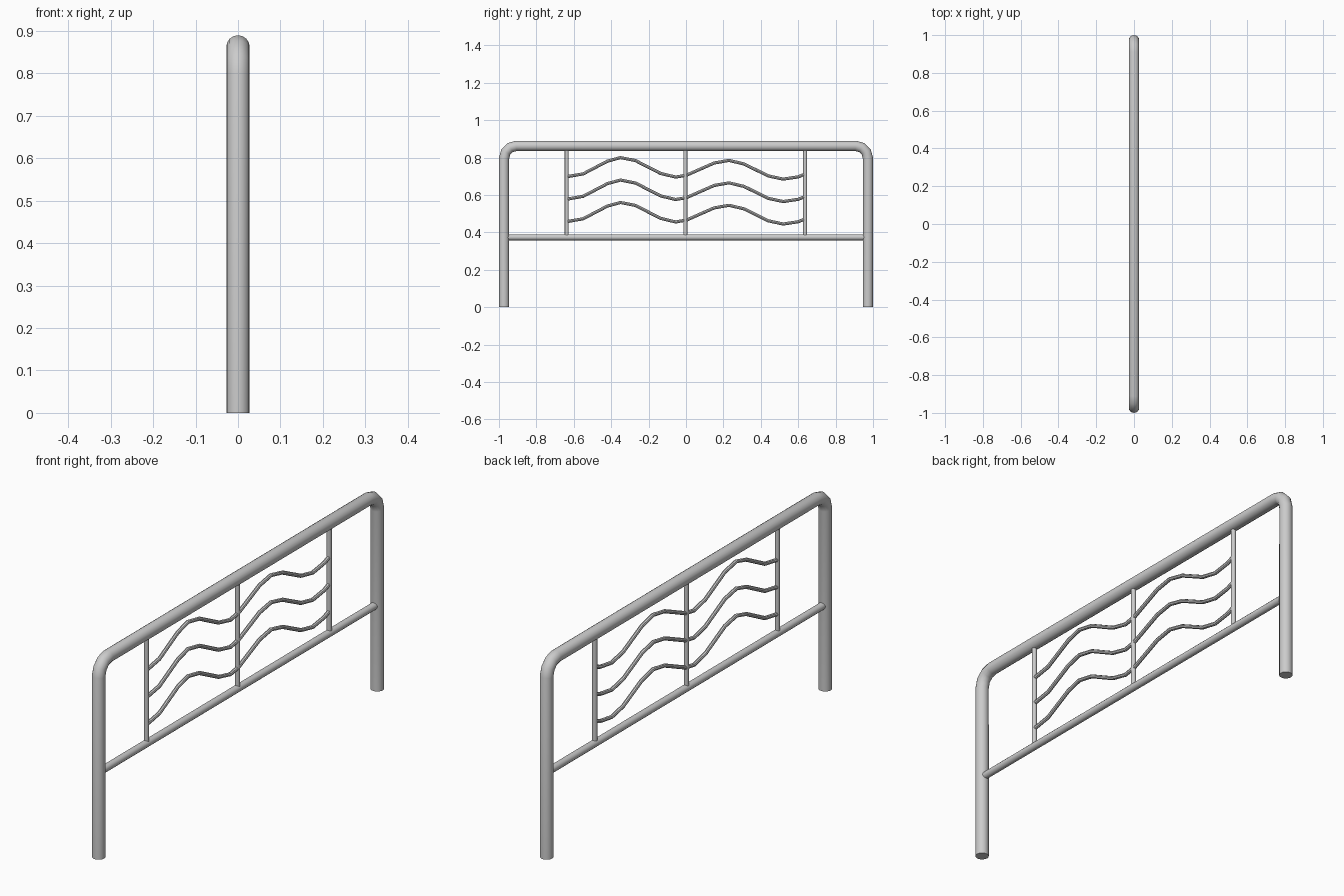
import bpy, math

if "Cube" in bpy.data.objects:
    bpy.data.objects.remove(bpy.data.objects["Cube"])


def tube(name, pts, radius, res=4):
    """Round tube along a polyline of (y, z) points in the x = 0 plane."""
    cu = bpy.data.curves.new(name, 'CURVE')
    cu.dimensions = '3D'
    cu.bevel_depth = radius
    cu.bevel_resolution = res
    cu.use_fill_caps = True
    sp = cu.splines.new('POLY')
    sp.points.add(len(pts) - 1)
    for p, (y, z) in zip(sp.points, pts):
        p.co = (0, y, z, 1)
    ob = bpy.data.objects.new(name, cu)
    bpy.context.collection.objects.link(ob)
    bpy.ops.object.select_all(action='DESELECT')
    ob.select_set(True)
    bpy.context.view_layer.objects.active = ob
    bpy.ops.object.convert(target='MESH')
    bpy.ops.object.shade_smooth_by_angle(angle=math.radians(40))
    return bpy.context.object


# Main hoop: two legs, rounded corners and top rail
R, Y, TOP, BEND = 0.0275, 0.9725, 0.8625, 0.065
half = [(Y, 0)]
for i in range(4):
    a = math.radians(30 * i)
    half.append((Y - BEND + BEND * math.cos(a), TOP - BEND + BEND * math.sin(a)))
tube("hoop_frame", half + [(-y, z) for y, z in reversed(half)], R, 6)

# Lower rail
tube("lower_rail", [(-0.955, 0.374), (0.955, 0.374)], 0.016)

# Upright bars
for i, y in enumerate((-0.638, -0.003, 0.637)):
    tube(f"upright_bar_{i + 1}", [(y, 0.375), (y, 0.85)], 0.0105)

# Wavy infill bars
wave = [(-0.64, 0.698), (-0.625, 0.70), (-0.55, 0.713), (-0.42, 0.781),
        (-0.35, 0.80), (-0.27, 0.784), (-0.135, 0.715), (-0.055, 0.696),
        (0.003, 0.706), (0.15, 0.771), (0.23, 0.785), (0.31, 0.766),
        (0.44, 0.702), (0.52, 0.685), (0.60, 0.697), (0.637, 0.712)]
for i in range(3):
    tube(f"wavy_bar_{i + 1}", [(y, z - 0.12 * i) for y, z in wave], 0.0085, 2)
